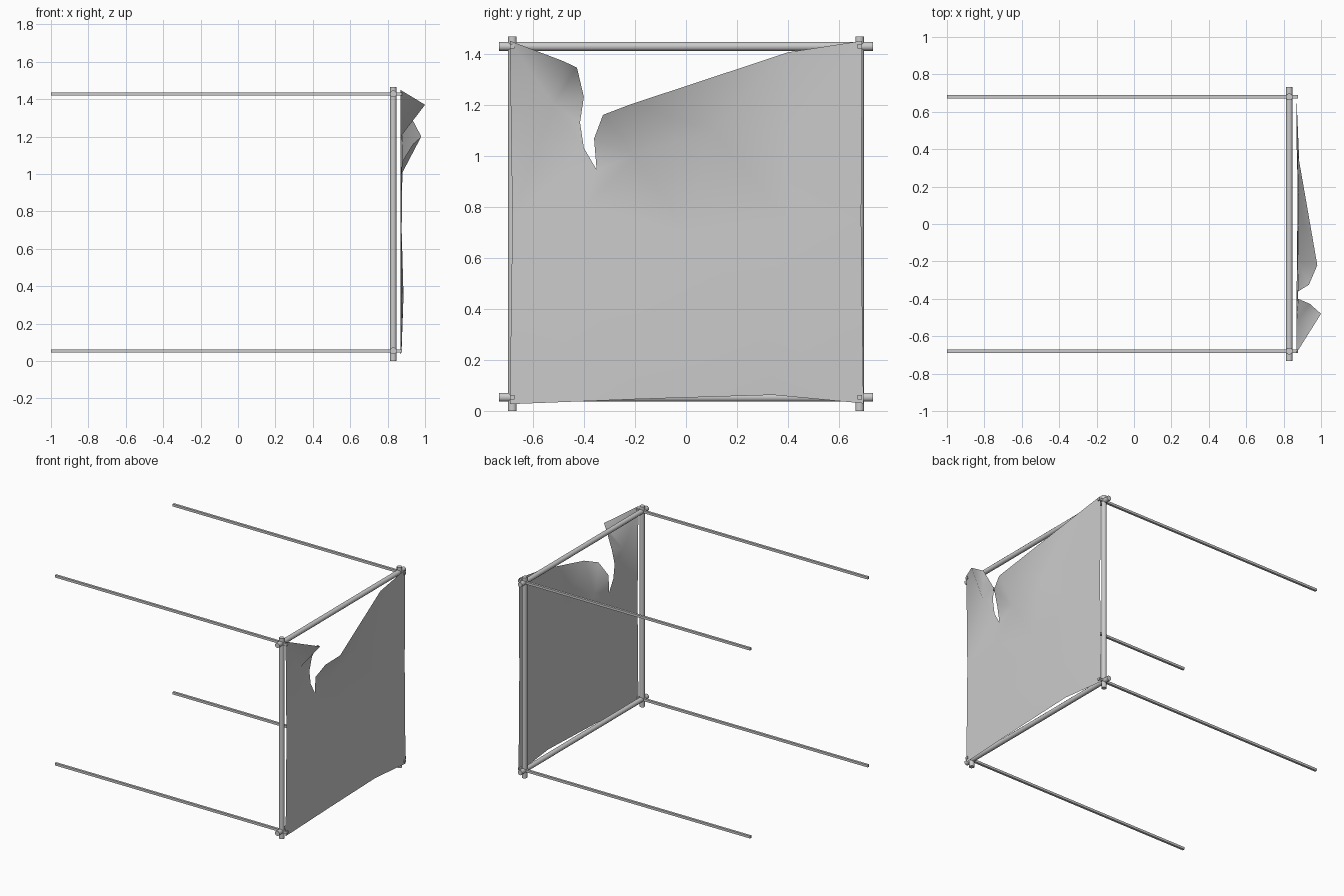
import bpy, math
from mathutils import Vector
from mathutils.geometry import delaunay_2d_cdt

cube = bpy.data.objects.get("Cube")
if cube:
    bpy.data.objects.remove(cube, do_unlink=True)

grey = bpy.data.materials.new("plain_grey")
grey.use_nodes = True
grey.diffuse_color = (0.6, 0.6, 0.6, 1)
grey.node_tree.nodes["Principled BSDF"].inputs["Base Color"].default_value = (0.6, 0.6, 0.6, 1)


def pole(name, start, end, radius, sides):
    """Smooth straight pole between two points."""
    start, end = Vector(start), Vector(end)
    axis = end - start
    bpy.ops.mesh.primitive_cylinder_add(vertices=sides, radius=radius, depth=axis.length,
                                        location=(start + end) / 2)
    ob = bpy.context.object
    ob.name = name
    # Turn flat sides towards the axes
    spin = math.pi / sides
    for v in ob.data.vertices:
        x, y = v.co.x, v.co.y
        v.co.x = x * math.cos(spin) - y * math.sin(spin)
        v.co.y = x * math.sin(spin) + y * math.cos(spin)
    ob.rotation_euler = axis.to_track_quat('Z', 'Y').to_euler()
    ob.data.materials.append(grey)
    bpy.ops.object.shade_smooth_by_angle(angle=math.radians(50))


# Square frame and long thin rods
FX, LOW, HIGH, HALF, REACH = 0.83, 0.054, 1.428, 0.68, 0.733
for side, y in (("right", -HALF), ("left", HALF)):
    pole(side + "_post", (FX, y, 0), (FX, y, 1.466), 0.0185, 8)
    for level, z in (("lower", LOW), ("upper", HIGH)):
        pole(f"{side}_{level}_rod", (-1, y, z), (0.877, y, z), 0.012, 4)
for level, z in (("lower", LOW), ("upper", HIGH)):
    pole(level + "_bar", (FX, -REACH, z), (FX, REACH, z), 0.0185, 8)

# Torn sheet: outline as (y, z, x), then inner points that shape the bulge and folds
outline = [
    (-0.69, 1.45, 0.868), (-0.48, 1.37, 1.0), (-0.427, 1.345, 0.94), (-0.40, 1.23, 0.878),
    (-0.415, 1.13, 0.868), (-0.40, 1.03, 0.868), (-0.35, 0.945, 0.868), (-0.36, 1.067, 0.878),
    (-0.325, 1.16, 0.935), (-0.22, 1.20, 0.98), (0.40, 1.405, 0.872), (0.69, 1.45, 0.868),
    (0.686, 0.75, 0.868), (0.695, 0.03, 0.868), (0.34, 0.063, 0.875), (-0.18, 0.047, 0.872),
    (-0.69, 0.027, 0.868), (-0.68, 0.75, 0.868),
]
inner = [
    (-0.52, 1.2, 0.87), (-0.2, 1.0, 0.875), (0.1, 1.1, 0.88), (0.4, 1.1, 0.87),
    (-0.35, 0.4, 0.877), (0.3, 0.35, 0.885), (0.0, 0.7, 0.875), (0.4, 0.75, 0.872),
    (-0.4, 0.8, 0.87),
]
points = outline + inner
n = len(outline)
verts, _, faces, origins, _, _ = delaunay_2d_cdt(
    [Vector(p[:2]) for p in points], [], [list(range(n))], 1, 1e-5)
mesh = bpy.data.meshes.new("torn_sheet")
coords = [(points[o[0]][2], v.x, v.y) for v, o in zip(verts, origins)]
mesh.from_pydata(coords, [], [list(f) for f in faces])
mesh.materials.append(grey)
mesh.update()
if sum(p.normal.x for p in mesh.polygons) < 0:
    mesh.flip_normals()
for p in mesh.polygons:
    p.use_smooth = True
sheet = bpy.data.objects.new("torn_sheet", mesh)
bpy.context.collection.objects.link(sheet)
